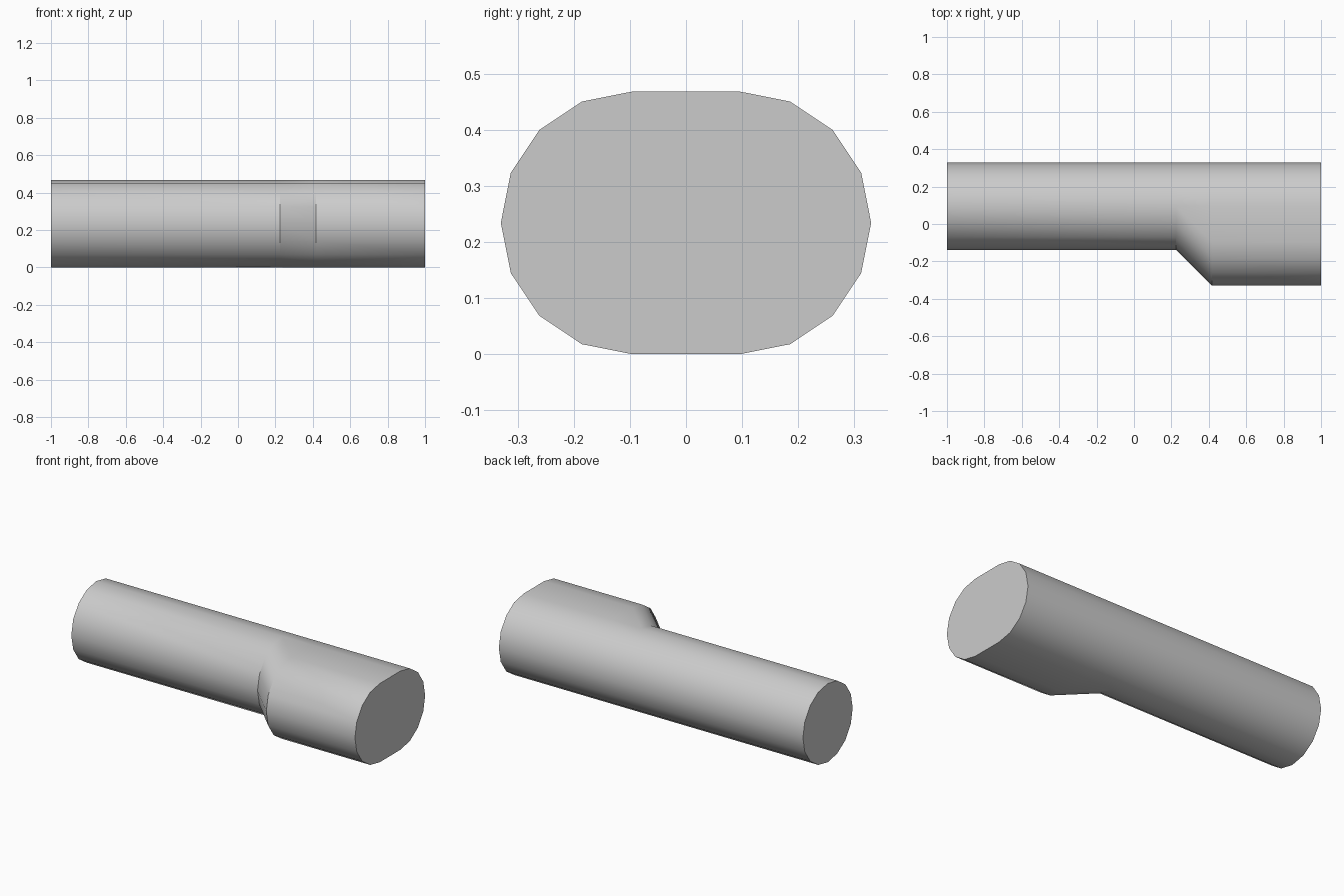
import bpy, bmesh
from math import sin, cos, pi

default = bpy.data.objects.get("Cube")
if default:
    bpy.data.objects.remove(default, do_unlink=True)

RADIUS, SIDES = 0.234, 16
CENTRE_Y = 0.096       # axis of the straight tube
WIDENING = 0.192       # how far the front half moves forward

grey = bpy.data.materials.new("plain grey")
grey.use_nodes = True
colour = (0.6, 0.6, 0.6, 1)
grey.diffuse_color = colour
grey.node_tree.nodes["Principled BSDF"].inputs["Base Color"].default_value = colour


def section(bm, x, shift):
    """Back half circle plus a front half circle moved forward by shift."""
    ring = []
    half = SIDES // 2
    for start, move in ((-pi / 2, 0), (pi / 2, shift)):
        for i in range(half + 1):
            a = start + pi * i / half
            ring.append(bm.verts.new((x, CENTRE_Y + RADIUS * cos(a) - move,
                                      RADIUS + RADIUS * sin(a))))
    return ring


# Tube lofted through straight, flaring and wide sections
bm = bmesh.new()
rings = [section(bm, x, s) for x, s in
         ((-1, 0), (0.225, 0), (0.417, WIDENING), (1, WIDENING))]
for a, b in zip(rings, rings[1:]):
    for i in range(len(a)):
        j = (i + 1) % len(a)
        bm.faces.new((a[i], a[j], b[j], b[i]))

# End caps
bm.faces.new(rings[0])
bm.faces.new(rings[-1])
bmesh.ops.remove_doubles(bm, verts=bm.verts[:], dist=0.0001)
bmesh.ops.recalc_face_normals(bm, faces=bm.faces[:])

mesh = bpy.data.meshes.new("widened_tube")
bm.to_mesh(mesh)
bm.free()
mesh.materials.append(grey)
tube = bpy.data.objects.new("widened_tube", mesh)
bpy.context.collection.objects.link(tube)

# Smooth sides with sharp rims
bpy.ops.object.select_all(action='DESELECT')
tube.select_set(True)
bpy.context.view_layer.objects.active = tube
bpy.ops.object.shade_smooth_by_angle(angle=pi / 6)
